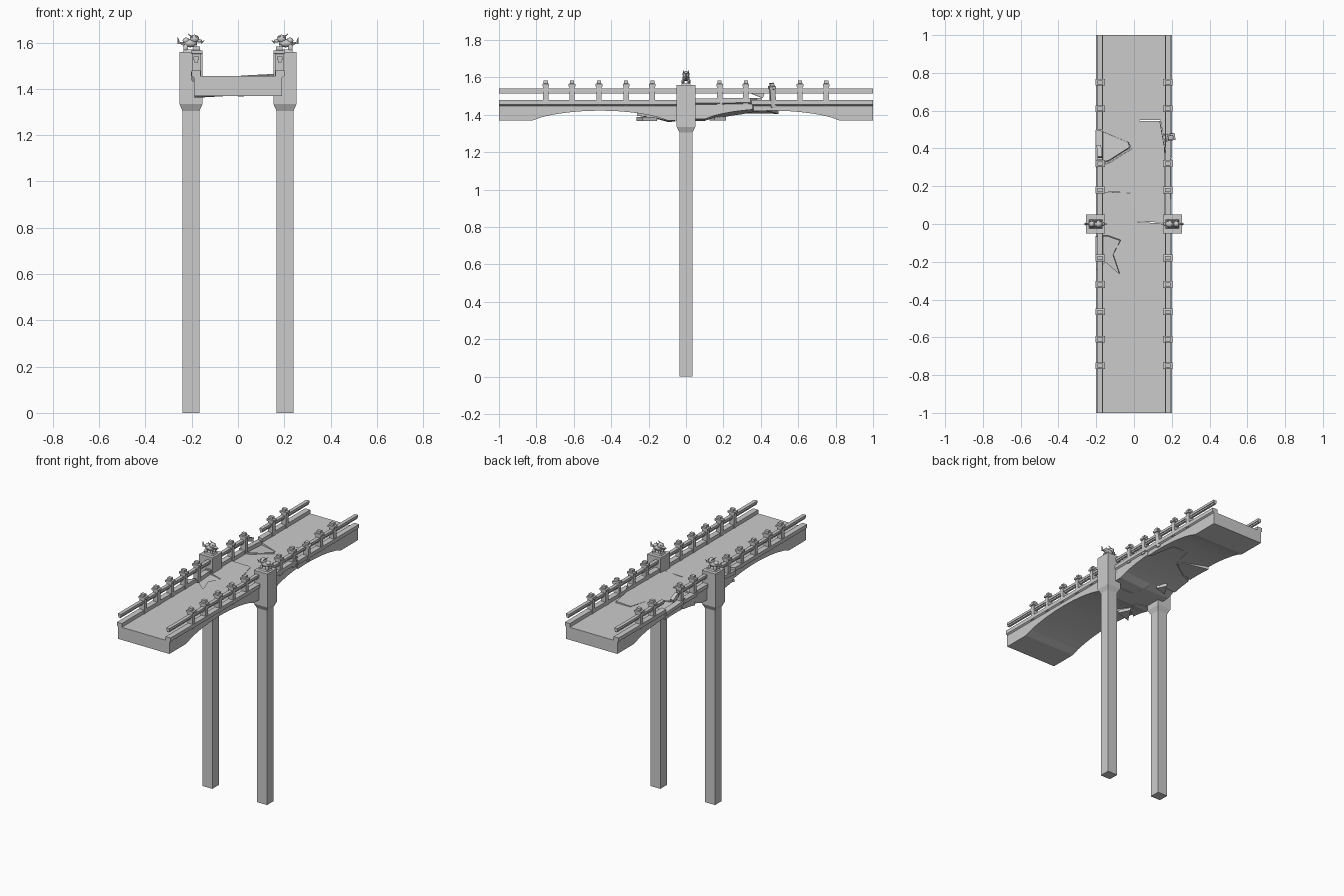
import bpy, bmesh, math
from mathutils import Matrix, Vector

if "Cube" in bpy.data.objects:
    bpy.data.objects.remove(bpy.data.objects["Cube"])

def new_obj(name, bm):
    bmesh.ops.recalc_face_normals(bm, faces=bm.faces[:])
    me = bpy.data.meshes.new(name)
    bm.to_mesh(me)
    bm.free()
    ob = bpy.data.objects.new(name, me)
    bpy.context.collection.objects.link(ob)
    return ob

def loft(bm, rings):
    rows = [[bm.verts.new(p) for p in r] for r in rings]
    n = len(rows[0])
    for a, b in zip(rows, rows[1:]):
        for i in range(n):
            bm.faces.new((a[i], a[(i + 1) % n], b[(i + 1) % n], b[i]))
    bm.faces.new(rows[0])
    bm.faces.new(rows[-1])

def rect(cx, cy, hx, hy, z):
    return [(cx - hx, cy - hy, z), (cx + hx, cy - hy, z), (cx + hx, cy + hy, z), (cx - hx, cy + hy, z)]

def stack(name, cx, cy, levels):
    """Square column from (half x, half y, z) levels."""
    bm = bmesh.new()
    loft(bm, [rect(cx, cy, hx, hy, z) for hx, hy, z in levels])
    return new_obj(name, bm)

def box(name, x0, x1, y0, y1, z0, z1):
    hx, hy = (x1 - x0) / 2, (y1 - y0) / 2
    return stack(name, (x0 + x1) / 2, (y0 + y1) / 2, [(hx, hy, z0), (hx, hy, z1)])

def prism(bm, poly, scale=1.0):
    c = sum((Vector(p) for p in poly), Vector((0, 0))) / len(poly)
    pts = [c + (Vector(p) - c) * scale for p in poly]
    loft(bm, [[(p.x, p.y, z) for p in pts] for z in (1.2, 1.7)])

def boolean(ob, cutter, op):
    m = ob.modifiers.new("cut", 'BOOLEAN')
    m.operation, m.object, m.solver = op, cutter, 'EXACT'
    bpy.context.view_layer.update()
    dg = bpy.context.evaluated_depsgraph_get()
    me = bpy.data.meshes.new_from_object(ob.evaluated_get(dg))
    ob.modifiers.clear()
    ob.data = me

def tilt(ob, pivot, rx, ry, rz=0, move=(0, 0, 0)):
    p = Vector(pivot)
    rot = Matrix.Rotation(math.radians(rz), 4, 'Z') @ Matrix.Rotation(math.radians(ry), 4, 'Y') \
        @ Matrix.Rotation(math.radians(rx), 4, 'X')
    ob.data.transform(Matrix.Translation(p + Vector(move)) @ rot @ Matrix.Translation(-p))

# Deck: curbed channel section lofted along two shallow arches
def underside(y):
    t = (abs(y) - 0.1) / 0.72
    return 1.37 + (0.052 * (4 * t * (1 - t)) ** 0.8 if 0 < t < 1 else 0)

def section(y):
    half = [(0.19, underside(y)), (0.19, 1.448), (0.2, 1.455), (0.2, 1.48), (0.163, 1.48), (0.163, 1.455)]
    return [(x, y, z) for x, z in half] + [(-x, y, z) for x, z in reversed(half)]

def make_deck(name):
    ys = [0.1 + 0.72 * i / 14 for i in range(15)] + [1.0]
    bm = bmesh.new()
    loft(bm, [section(y) for y in [-y for y in reversed(ys)] + ys])
    return new_obj(name, bm)

deck = make_deck("deck")

# Cracked deck pieces: outline, tilt about x and y, shift
pieces = {
    "broken_middle_slab": ([(-.21, .17), (-.02, .165), (.02, .01), (.21, 0), (.21, .34), (.17, .38), (.14, .55),
                            (.03, .55), (-.01, .4), (-.13, .325), (-.21, .295)], 0.5, -3, (0, 0, 0)),
    "broken_left_wedge": ([(-.21, .31), (-.13, .335), (-.02, .405), (-.025, .43), (-.17, .49), (-.21, .5)],
                          -3, -5, (0, 0, -.008)),
    "broken_front_chunk": ([(-.21, -.06), (-.14, -.06), (-.07, -.085), (-.11, -.16), (-.075, -.265), (-.15, -.2),
                            (-.21, -.25)], 4, -3, (0, 0, -.01)),
}
bm = bmesh.new()
for poly, *_ in pieces.values():
    prism(bm, poly)
crack_cutter = new_obj("crack_cutter", bm)
crack_cutter.hide_render = True
boolean(deck, crack_cutter, 'DIFFERENCE')
for name, (poly, rx, ry, move) in pieces.items():
    bm = bmesh.new()
    prism(bm, poly, 0.985)
    cutter = new_obj(name + "_cutter", bm)
    piece = make_deck(name)
    boolean(piece, cutter, 'INTERSECT')
    bpy.data.objects.remove(cutter)
    c = sum((Vector(p) for p in poly), Vector((0, 0))) / len(poly)
    tilt(piece, (c.x, c.y, 1.43), rx, ry, 0, move)
bpy.data.objects.remove(crack_cutter)

# Loose shards wedged below the deck
for i, (x, y, z, s) in enumerate([(-.12, -.21, 1.375, .055), (-.1, .17, 1.378, .045)]):
    bm = bmesh.new()
    loft(bm, [[(x - s, y - s, z + d), (x + s, y - .4 * s, z + d), (x + .3 * s, y + s, z + d)] for d in (-.008, .012)])
    new_obj(f"shard_{i}", bm)

def ornament(side):
    """Crouching stone beast facing the deck."""
    bm = bmesh.new()
    def ball(x, y, z, rx, ry, rz, sub=2):
        mat = Matrix.Translation((x, y, z)) @ Matrix.Diagonal((rx, ry, rz, 1))
        bmesh.ops.create_icosphere(bm, subdivisions=sub, radius=1, matrix=mat)
    def spike(x, y, z, r, h, ang):
        mat = Matrix.Translation((x, y, z)) @ Matrix.Rotation(ang, 4, 'Y')
        bmesh.ops.create_cone(bm, segments=6, radius1=r, radius2=r * .2, depth=h, cap_ends=True, matrix=mat)
    ball(.005, 0, 1.597, .032, .02, .018)       # body
    ball(-.014, 0, 1.616, .021, .02, .018)      # head
    ball(-.034, 0, 1.607, .013, .012, .008)     # snout
    ball(.022, 0, 1.608, .016, .016, .014)      # haunch
    for sy in (-1, 1):
        ball(-.018, sy * .016, 1.576, .009, .008, .018, 1)
        ball(.024, sy * .016, 1.577, .012, .008, .018, 1)
        ball(-.022, sy * .012, 1.624, .006, .006, .006, 1)
        spike(.002, sy * .012, 1.628, .006, .03, .9)
    spike(.042, 0, 1.597, .01, .034, 1.2)       # tail
    spike(.056, 0, 1.609, .008, .03, .2)
    spike(-.05, 0, 1.604, .006, .02, -1.0)
    bmesh.ops.transform(bm, matrix=Matrix.Translation((side * .202, 0, 0)) @ Matrix.Diagonal((side, 1, 1, 1)),
                        verts=bm.verts[:])
    ob = new_obj("beast_ornament", bm)
    for p in ob.data.polygons:
        p.use_smooth = True
    ob.data.set_sharp_from_angle(angle=math.radians(40))

POST_Y = (0.18, 0.32, 0.465, 0.61, 0.75)
for side in (-1, 1):
    # Pier with flared head
    stack("pier", side * .203, 0, [(.037, .035, 0), (.037, .035, 1.305), (.05, .05, 1.335), (.05, .05, 1.56)])
    stack("ornament_base", side * .203, 0, [(.035, .025, 1.56), (.03, .02, 1.57)])
    ornament(side)
    # Rails, broken on the left
    spans = [(-1, 1)] if side > 0 else [(-1, .345), (.5, 1)]
    for y0, y1 in spans:
        x = side * .18
        box("top_rail", x - .012, x + .012, y0, y1, 1.524, 1.54)
        box("under_rail", x - .007, x + .007, y0, y1, 1.514, 1.524)
    # Railing posts with stepped caps
    for y in [-p for p in POST_Y] + list(POST_Y):
        if side < 0 and y == 0.465:
            continue
        post = stack("rail_post", side * .178, y, [
            (.018, .014, 1.45), (.018, .014, 1.55), (.025, .018, 1.552), (.025, .018, 1.565),
            (.014, .011, 1.567), (.014, .011, 1.582)])
        if y == 0.465:
            tilt(post, (side * .178, y, 1.48), 5, 6, 10, (.005, 0, -.012))

# Snapped rail end on the broken side
snapped = box("snapped_rail", -.192, -.168, .355, .42, 1.516, 1.54)
tilt(snapped, (-.18, .345, 1.53), -22, 0, 5)
